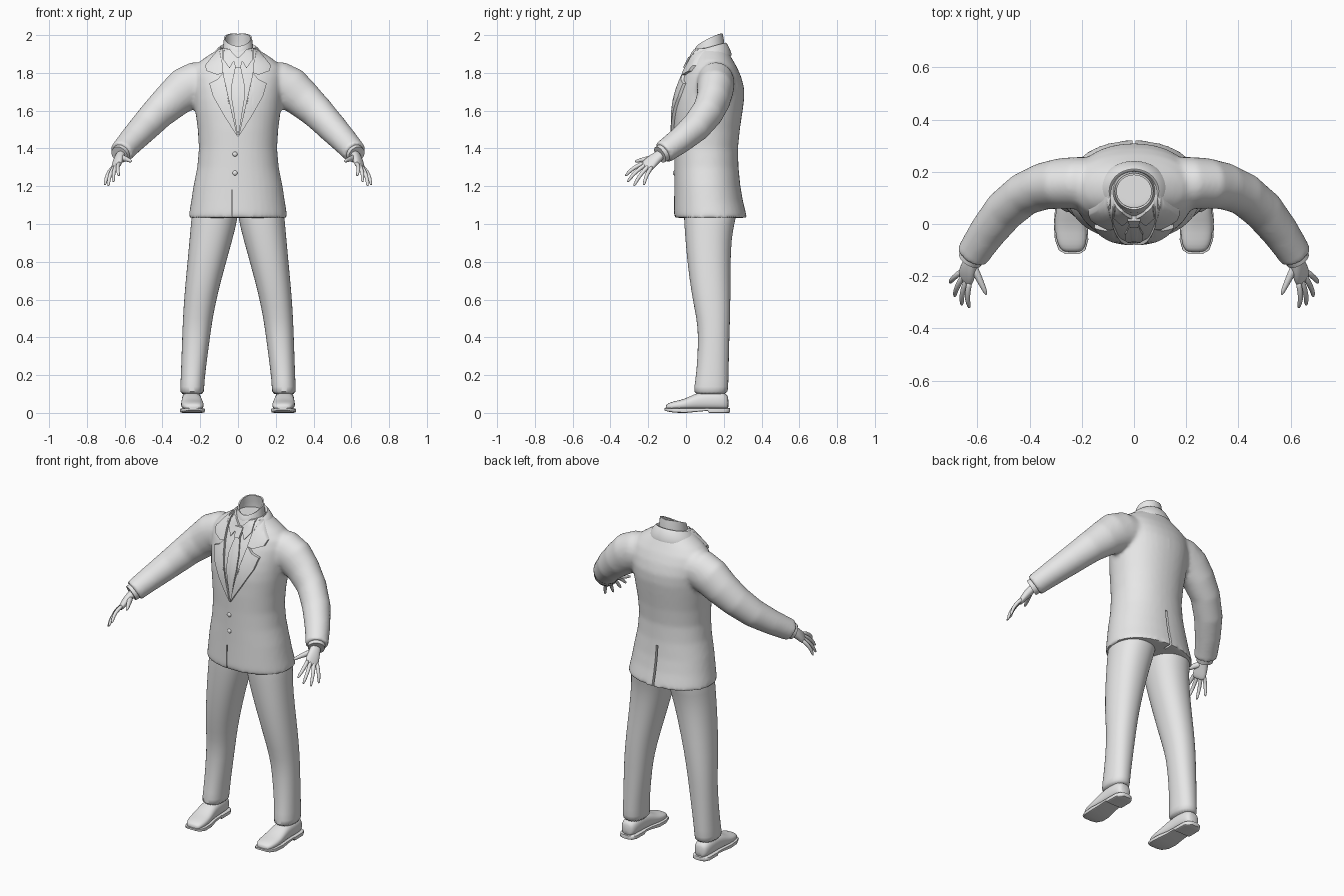
import bpy, bmesh, math
from mathutils import Vector
from mathutils.bvhtree import BVHTree

if "Cube" in bpy.data.objects:
    bpy.data.objects.remove(bpy.data.objects["Cube"])

grey = bpy.data.materials.new("light_grey")
grey.diffuse_color = (0.8, 0.8, 0.8, 1)
grey.use_nodes = True
grey.node_tree.nodes["Principled BSDF"].inputs["Base Color"].default_value = grey.diffuse_color


def ring(c, u, v, p=2.0, n=24):
    """Superellipse ring around c with half axes u and v."""
    pts = []
    for i in range(n):
        a = 2 * math.pi * i / n
        ca, sa = math.cos(a), math.sin(a)
        pts.append(Vector(c) + Vector(u) * math.copysign(abs(ca) ** (2 / p), ca)
                   + Vector(v) * math.copysign(abs(sa) ** (2 / p), sa))
    return pts


def loft(bm, rings, cap=True, closed=True):
    rows = [[bm.verts.new(p) for p in r] for r in rings]
    n = len(rows[0])
    for a, b in zip(rows, rows[1:]):
        for i in range(n if closed else n - 1):
            j = (i + 1) % n
            bm.faces.new((a[i], a[j], b[j], b[i]))
    if cap:
        bm.faces.new(rows[0][::-1])
        bm.faces.new(rows[-1])


def sweep(bm, path, ref, p=2.0, n=16):
    """Tube through (position, radius along ref, other radius)."""
    pos = [Vector(q[0]) for q in path]
    rings = []
    for i, (c, ru, rv) in enumerate(path):
        t = (pos[min(i + 1, len(pos) - 1)] - pos[max(i - 1, 0)]).normalized()
        u = Vector(ref)
        u = (u - t * u.dot(t)).normalized()
        rings.append(ring(c, u * ru, t.cross(u) * rv, p, n))
    loft(bm, rings)


def make(name, bm, mods=(), angle=40):
    """Turn a bmesh into an object, apply its modifiers and smooth it."""
    bmesh.ops.recalc_face_normals(bm, faces=bm.faces)
    me = bpy.data.meshes.new(name)
    bm.to_mesh(me)
    bm.free()
    ob = bpy.data.objects.new(name, me)
    bpy.context.collection.objects.link(ob)
    for kind, props in mods:
        m = ob.modifiers.new(kind, kind)
        for k, val in props.items():
            setattr(m, k, val)
    dg = bpy.context.evaluated_depsgraph_get()
    ob.data = bpy.data.meshes.new_from_object(ob.evaluated_get(dg))
    ob.modifiers.clear()
    ob.data.materials.clear()
    ob.data.materials.append(grey)
    ob.data.shade_smooth()
    ob.data.set_sharp_from_angle(angle=math.radians(angle))
    return ob


MIRROR = ("MIRROR", {"use_clip": False, "use_mirror_merge": False})
SUB = ("SUBSURF", {"levels": 1, "render_levels": 1})


def box(bm, lo, hi):
    g = bmesh.ops.create_cube(bm, size=1)["verts"]
    for v in g:
        v.co = [l + (c + 0.5) * (h - l) for c, l, h in zip(v.co, lo, hi)]


# Cutter for the back vent and the front overlap seam
bm = bmesh.new()
box(bm, (-0.006, 0.265, 0.9), (0.006, 0.5, 1.27))
box(bm, (-0.035, -0.2, 0.9), (-0.030, -0.048, 1.18))
cutter = make("vent_cutter", bm)
cutter.hide_render = True

# Jacket body with sleeves, blended into one skin: z, half width, y front, y back
body = [(1.033, .262, -.062, .322), (1.06, .258, -.064, .317), (1.12, .248, -.063, .302),
        (1.2, .236, -.062, .288), (1.3, .216, -.062, .278), (1.4, .207, -.063, .275),
        (1.5, .213, -.066, .285), (1.6, .226, -.065, .3), (1.66, .232, -.058, .308),
        (1.72, .238, -.043, .308), (1.78, .242, -.02, .292), (1.83, .232, .005, .27),
        (1.87, .19, .025, .247), (1.9, .145, .037, .23), (1.932, .095, .05, .21)]
sleeve = [((.12, .155, 1.755), .1, .1), ((.22, .157, 1.742), .118, .1), ((.28, .155, 1.715), .115, .097),
          ((.345, .145, 1.66), .102, .09), ((.42, .115, 1.592), .09, .083), ((.495, .052, 1.513), .08, .08),
          ((.56, -.03, 1.444), .07, .072), ((.6, -.09, 1.4), .064, .066), ((.619, -.121, 1.378), .062, .064)]
bm = bmesh.new()
loft(bm, [ring((0, (f + b) / 2, z), (w, 0, 0), (0, (b - f) / 2, 0), 2.15, 40) for z, w, f, b in body])
for s in (-1, 1):
    sweep(bm, [((s * c[0], c[1], c[2]), a, b) for c, a, b in sleeve], (0, 0, 1), n=24)
jacket = make("jacket", bm, [
    ("REMESH", {"mode": "VOXEL", "voxel_size": 0.011}),
    ("SMOOTH", {"factor": 0.5, "iterations": 7}),
    ("BOOLEAN", {"object": cutter, "operation": "DIFFERENCE", "solver": "EXACT"})], 45)
bpy.data.objects.remove(cutter)
tree = BVHTree.FromObject(jacket, bpy.context.evaluated_depsgraph_get())


def plate(name, pts, lift, mirror=True):
    """Flat outline (x, z) laid over the chest."""
    bm = bmesh.new()
    bm.faces.new([bm.verts.new((x, 0, z)) for x, z in pts])
    bmesh.ops.triangulate(bm, faces=bm.faces[:])
    bmesh.ops.subdivide_edges(bm, edges=bm.edges[:], cuts=5, use_grid_fill=True)
    for v in bm.verts:
        hit = tree.ray_cast(Vector((v.co.x, -2, v.co.z)), Vector((0, 1, 0)))[0]
        v.co.y = min(hit.y if hit else 0.09, 0.13) - lift
    base = bm.faces[:]
    back = bmesh.ops.extrude_face_region(bm, geom=base)["geom"]
    for e in back:
        if isinstance(e, bmesh.types.BMVert):
            e.co.y += lift + 0.008
    bmesh.ops.delete(bm, geom=[], context="FACES")
    return make(name, bm, [MIRROR] if mirror else [], 50)


# Lapels, shirt collar points and tie
plate("lapel", [(.002, 1.46), (.075, 1.575), (.132, 1.675), (.152, 1.745), (.11, 1.765),
                (.078, 1.8), (.07, 1.76), (.052, 1.65)], .016)
plate("upper_lapel", [(.078, 1.8), (.108, 1.79), (.165, 1.81), (.175, 1.84), (.135, 1.89),
                      (.1, 1.93), (.08, 1.93), (.084, 1.86)], .019)
plate("shirt_collar_point", [(.008, 1.885), (.045, 1.825), (.078, 1.87), (.075, 1.93), (.045, 1.925)], .013)
plate("tie", [(-.014, 1.835), (.014, 1.835), (.034, 1.74), (.034, 1.66), (.004, 1.475),
              (-.004, 1.475), (-.034, 1.66), (-.034, 1.74)], .009, False)
plate("tie_knot", [(-.024, 1.885), (.024, 1.885), (.015, 1.828), (-.015, 1.828)], .02, False)

# Jacket collar wrapped round the back of the neck
bm = bmesh.new()
rows = []
for rx, ry, z, tilt in [(.088, .078, 1.9, .03), (.09, .08, 1.935, .025),
                        (.1, .09, 1.935, .022), (.14, .118, 1.882, .008)]:
    rows.append([Vector((rx * math.cos(a), .125 + ry * math.sin(a), z + tilt * math.sin(a)))
                 for a in [math.radians(-25 + 230 * i / 28) for i in range(29)]])
loft(bm, rows, cap=False, closed=False)
make("jacket_collar", bm, [("SOLIDIFY", {"thickness": .01, "offset": 0}), SUB], 60)

# Open shirt neck, low at the front and high at the back
bm = bmesh.new()
rows = []
for rx, ry, cy, z, tilt in [(.08, .075, .122, 1.87, 0), (.079, .078, .122, 1.915, .015),
                            (.075, .075, .122, 1.945, .025), (.07, .066, .125, 1.972, .034)]:
    rows.append([Vector((rx * math.cos(a), cy + ry * math.sin(a),
                         z + tilt * math.sin(a) + (.012 * abs(math.cos(a)) if tilt > .03 else 0)))
                 for a in [2 * math.pi * i / 32 for i in range(32)]])
loft(bm, rows, cap=False)
make("shirt_neck", bm, [("SOLIDIFY", {"thickness": .008, "offset": 0})], 50)

# Jacket buttons
bm = bmesh.new()
for z in (1.37, 1.27):
    y = tree.ray_cast(Vector((-.016, -2, z)), Vector((0, 1, 0)))[0].y
    vs = bmesh.ops.create_uvsphere(bm, u_segments=12, v_segments=8, radius=.013)["verts"]
    for v in vs:
        v.co = Vector((v.co.x - .016, v.co.y * .6 + y, v.co.z + z))
make("buttons", bm)

# Trouser legs: z, inner x, outer x, y front, y back
leg = [(.092, .178, .308, .04, .222), (.13, .18, .306, .042, .224), (.22, .172, .302, .056, .226),
       (.4, .148, .296, .066, .23), (.5, .134, .292, .056, .234), (.62, .11, .285, .03, .236),
       (.8, .062, .268, .006, .236), (.92, .028, .257, -.004, .242), (1.0, .008, .25, -.01, .256),
       (1.05, .0, .246, -.012, .27), (1.12, .0, .225, -.01, .26)]
bm = bmesh.new()
loft(bm, [ring(((i + o) / 2, (f + b) / 2, z), ((o - i) / 2, 0, 0), (0, (b - f) / 2, 0), 2.2)
          for z, i, o, f, b in leg])
make("trouser_legs", bm, [SUB, MIRROR], 50)

# Shoe uppers: y, centre x, half width, top z
shoe = [(-.108, .236, .03, .04), (-.095, .237, .047, .052), (-.06, .239, .059, .063), (-.01, .242, .061, .072),
        (.04, .244, .056, .098), (.09, .246, .052, .115), (.17, .247, .052, .115), (.21, .247, .044, .105),
        (.226, .247, .028, .085)]
bm = bmesh.new()
loft(bm, [ring((x, y, (h + .014) / 2), (w, 0, 0), (0, 0, (h - .014) / 2), 2.5, 20) for y, x, w, h in shoe])
make("shoes", bm, [SUB, MIRROR], 60)

# Soles with heel: y, centre x, half width, bottom z
sole = [(-.114, .236, .028, .014), (-.1, .237, .051, .008), (-.06, .239, .064, .001), (0, .242, .065, 0),
        (.06, .246, .056, .006), (.115, .247, .054, .011), (.122, .247, .056, 0), (.2, .247, .055, 0),
        (.225, .247, .042, 0), (.234, .247, .022, .002)]
bm = bmesh.new()
loft(bm, [ring((x, y, (z + .025) / 2), (w, 0, 0), (0, 0, (.025 - z) / 2), 7, 16) for y, x, w, z in sole])
make("shoe_soles", bm, [MIRROR], 45)

# Shirt cuffs
bm = bmesh.new()
sweep(bm, [((.605, -.1, 1.39), .05, .05), ((.628, -.138, 1.367), .047, .047)], (0, 0, 1), n=24)
make("shirt_cuffs", bm, [MIRROR])

# Hands: palm, four fingers and thumb
spread = Vector((.54, .77, -.35))
knuckle = Vector((.645, -.207, 1.305))
bm = bmesh.new()
sweep(bm, [((.613, -.115, 1.38), .028, .024), ((.626, -.148, 1.358), .031, .023),
           ((.636, -.18, 1.333), .039, .022), (knuckle, .041, .016), ((.65, -.22, 1.292), .034, .01)], spread, 2.3)
tips = [(-.031, (.631, -.322, 1.255)), (-.011, (.66, -.312, 1.222)),
        (.011, (.688, -.278, 1.2)), (.031, (.706, -.225, 1.205))]
for off, tip in tips:
    a, b = knuckle + spread * off, Vector(tip)
    a -= (b - a) * .15
    arch = Vector((.008, -.004, .008))
    sweep(bm, [(a, .012, .012), (a.lerp(b, .35) + arch, .0115, .0115), (a.lerp(b, .7) + arch, .01, .01),
               (a.lerp(b, .93), .008, .008), (b, .003, .003)], spread, n=10)
sweep(bm, [((.622, -.15, 1.352), .02, .018), ((.6, -.195, 1.346), .017, .015), ((.584, -.228, 1.341), .012, .012),
           ((.57, -.258, 1.334), .01, .009), ((.565, -.272, 1.33), .004, .004)], spread, n=10)
make("hands", bm, [SUB, MIRROR], 60)
